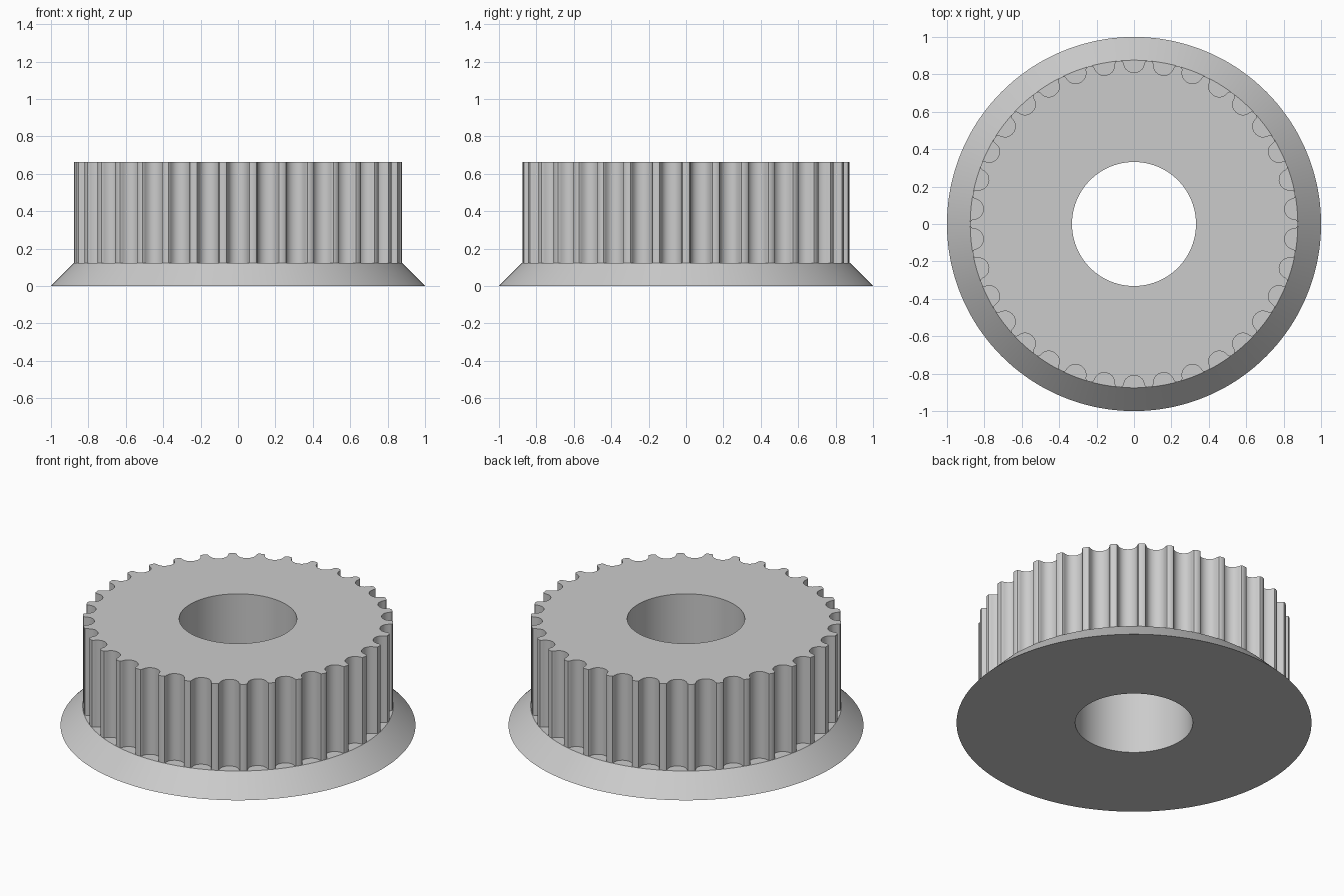
import bpy
import bmesh
from math import radians, sin, cos, atan2, hypot, pi, sqrt

cube = bpy.data.objects.get("Cube")
if cube:
    bpy.data.objects.remove(cube, do_unlink=True)

# Main dimensions
TEETH = 34
RIM, BODY, BORE = 1.0, 0.8757, 0.3314
FLANGE_TOP, HEIGHT = 0.1243, 0.663

# Half of one belt groove: (sideways offset, depth), from lip to root
HALF_GROOVE = [(0.0702, 0), (0.0609, 0.0031), (0.0562, 0.0108), (0.0543, 0.0198),
               (0.0514, 0.0284), (0.0474, 0.0368), (0.0424, 0.0447),
               (0.0337, 0.0528), (0.0233, 0.0586), (0.012, 0.0621), (0, 0.0633)]


def toothed_outline():
    """Polar points (angle, radius) around the grooved body."""
    lip = sqrt(BODY ** 2 - HALF_GROOVE[0][0] ** 2)
    groove = HALF_GROOVE + [(-x, d) for x, d in HALF_GROOVE[-2::-1]]
    pitch = 2 * pi / TEETH
    points = []
    for i in range(TEETH):
        centre = pi / 2 + i * pitch
        for x, depth in groove:
            y = lip - depth
            points.append((centre - atan2(x, y), hypot(x, y)))
        points.append((centre + pitch / 2, BODY))  # middle of the land
    return points


outline = toothed_outline()


def ring(bm, z, radius=None):
    """Loop of vertices: a circle, or the toothed outline if no radius."""
    return [bm.verts.new(((radius or r) * cos(a), (radius or r) * sin(a), z))
            for a, r in outline]


# Flange, toothed body and bore as one closed loft
bm = bmesh.new()
rings = [ring(bm, 0, RIM), ring(bm, FLANGE_TOP, BODY), ring(bm, FLANGE_TOP),
         ring(bm, HEIGHT), ring(bm, HEIGHT, BORE), ring(bm, 0, BORE)]
count = len(outline)
for k, lower in enumerate(rings):
    upper = rings[(k + 1) % len(rings)]
    for i in range(count):
        j = (i + 1) % count
        bm.faces.new((lower[i], lower[j], upper[j], upper[i]))
bmesh.ops.remove_doubles(bm, verts=bm.verts, dist=0.0001)
bmesh.ops.recalc_face_normals(bm, faces=bm.faces)
mesh = bpy.data.meshes.new("toothed_pulley")
bm.to_mesh(mesh)
bm.free()
pulley = bpy.data.objects.new("toothed_pulley", mesh)
bpy.context.collection.objects.link(pulley)

# Plain grey material
grey = bpy.data.materials.new("light_grey")
grey.use_nodes = True
colour = (0.6, 0.6, 0.6, 1)
grey.diffuse_color = colour
grey.node_tree.nodes["Principled BSDF"].inputs["Base Color"].default_value = colour
mesh.materials.append(grey)

# Smooth curved walls, keep hard edges
bpy.ops.object.select_all(action='DESELECT')
pulley.select_set(True)
bpy.context.view_layer.objects.active = pulley
bpy.ops.object.shade_smooth_by_angle(angle=radians(30))
